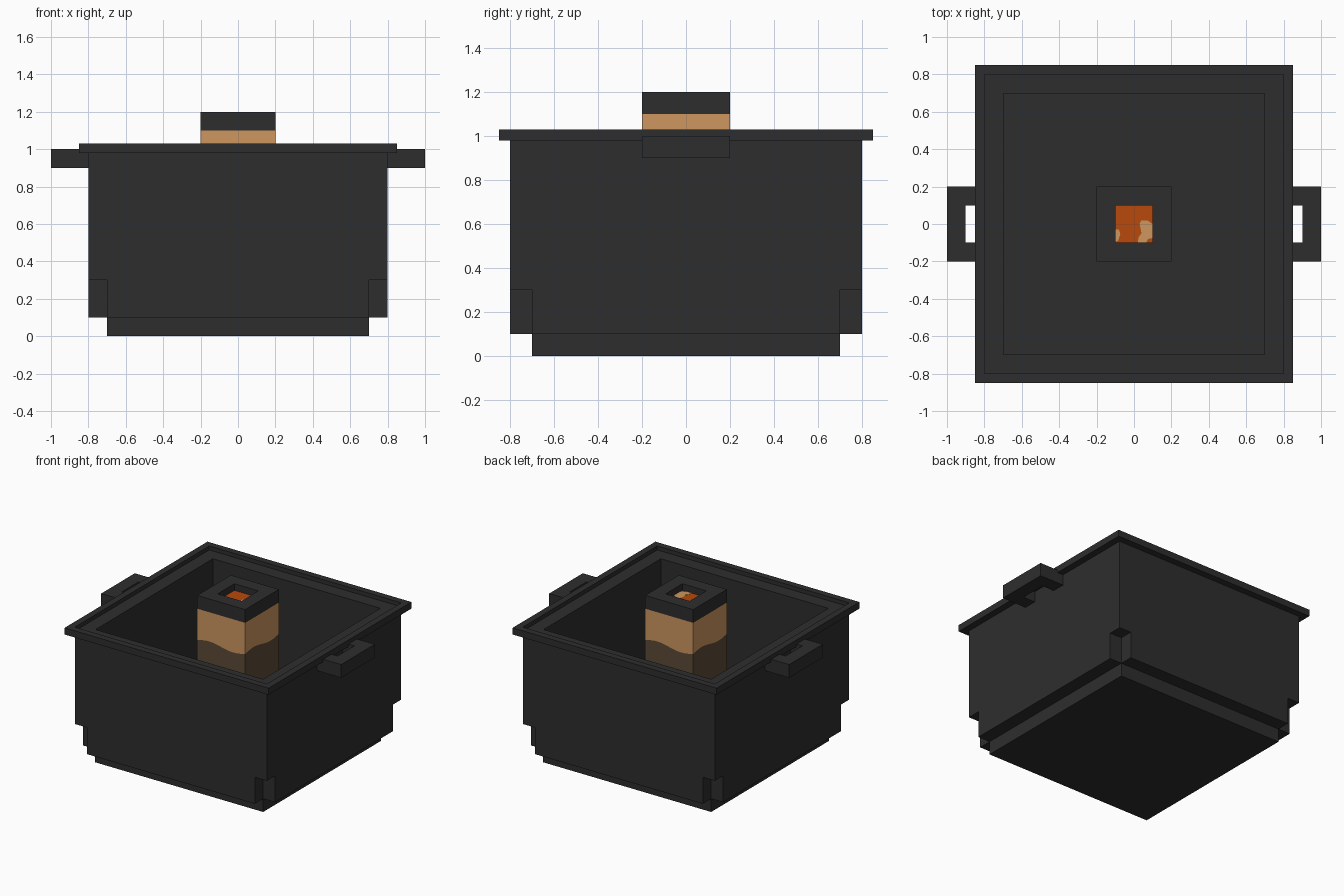
import bpy
import bmesh
import math
from mathutils import Matrix

if "Cube" in bpy.data.objects:
    bpy.data.objects.remove(bpy.data.objects["Cube"], do_unlink=True)


def material(name, rgb):
    mat = bpy.data.materials.new(name)
    mat.use_nodes = True
    color = (*rgb, 1)
    mat.diffuse_color = color
    mat.node_tree.nodes["Principled BSDF"].inputs["Base Color"].default_value = color
    return mat


IRON = material("black_iron", (0.027, 0.027, 0.027))
TAN = material("tan_clay", (0.61, 0.31, 0.115))
BROWN = material("scorched_brown", (0.11, 0.069, 0.037))
ORANGE = material("ember_orange", (0.48, 0.067, 0.004))


def finish(name, bm, *mats):
    mesh = bpy.data.meshes.new(name)
    bm.to_mesh(mesh)
    bm.free()
    for mat in mats:
        mesh.materials.append(mat)
    obj = bpy.data.objects.new(name, mesh)
    bpy.context.collection.objects.link(obj)
    return obj


def add_box(bm, x0, x1, y0, y1, z0, z1):
    size = Matrix.Diagonal((x1 - x0, y1 - y0, z1 - z0, 1))
    mid = Matrix.Translation(((x0 + x1) / 2, (y0 + y1) / 2, (z0 + z1) / 2))
    bmesh.ops.create_cube(bm, size=1, matrix=mid @ size)


def square_box(name, half, z0, z1, mat):
    bm = bmesh.new()
    add_box(bm, -half, half, -half, half, z0, z1)
    return finish(name, bm, mat)


def frame(name, outer, inner, z0, z1, mat):
    # Square ring with flat sides
    corners = [(-1, -1), (1, -1), (1, 1), (-1, 1)]
    bm = bmesh.new()
    rings = [[bm.verts.new((x * r, y * r, z)) for x, y in corners]
             for r, z in ((outer, z0), (outer, z1), (inner, z1), (inner, z0))]
    for a, b in zip(rings, rings[1:] + rings[:1]):
        for i in range(4):
            j = (i + 1) % 4
            bm.faces.new((a[i], a[j], b[j], b[i]))
    return finish(name, bm, mat)


def prism(name, outline, z0, z1, mat):
    bm = bmesh.new()
    face = bm.faces.new([bm.verts.new((x, y, z0)) for x, y in outline])
    top = bmesh.ops.extrude_face_region(bm, geom=[face])["geom"]
    verts = [v for v in top if isinstance(v, bmesh.types.BMVert)]
    bmesh.ops.translate(bm, verts=verts, vec=(0, 0, z1 - z0))
    bmesh.ops.recalc_face_normals(bm, faces=bm.faces)
    return finish(name, bm, mat)


# Pot walls: hollow box with the lower corners notched out
walls = square_box("pot_walls", 0.8, 0.1, 1.0, IRON)
bm = bmesh.new()
add_box(bm, -0.698, 0.698, -0.698, 0.698, 0, 1.2)
for sx in (-1, 1):
    for sy in (-1, 1):
        xs = sorted((sx * 0.7, sx * 0.9))
        ys = sorted((sy * 0.7, sy * 0.9))
        add_box(bm, *xs, *ys, 0, 0.3)
cutter = finish("wall_cutter", bm, IRON)
cutter.hide_render = True
cut = walls.modifiers.new("hollow", "BOOLEAN")
cut.operation = "DIFFERENCE"
cut.solver = "EXACT"
cut.object = cutter
bpy.context.view_layer.objects.active = walls
bpy.ops.object.modifier_apply(modifier=cut.name)
bpy.data.objects.remove(cutter, do_unlink=True)

# Base and rim
square_box("pot_base", 0.7, 0, 0.1, IRON)
frame("rim_lip", 0.85, 0.8, 0.98, 1.03, IRON)

# U-shaped side handles
grip = [(0.8, -0.2), (1.0, -0.2), (1.0, 0.2), (0.8, 0.2),
        (0.8, 0.1), (0.9, 0.1), (0.9, -0.1), (0.8, -0.1)]
for side, s in (("left", 1), ("right", -1)):
    prism(side + "_handle", [(s * x, s * y) for x, y in grip], 0.9, 1.0, IRON)

# Central post: clay above, scorched below a wavy line
STEPS = 12
bm = bmesh.new()
for side in range(4):
    turn = Matrix.Rotation(side * math.pi / 2, 4, "Z")
    for i in range(STEPS):
        strip = []
        for k in (i, i + 1):
            t = k / STEPS
            wave = 0.865 + 0.015 * math.sin(2 * math.pi * t)
            x = -0.2 + 0.4 * t
            strip.append([bm.verts.new(turn @ Matrix.Translation((x, -0.2, z)).translation)
                          for z in (0.1, wave, 1.1)])
        a, b = strip
        for level in (0, 1):
            f = bm.faces.new((a[level], b[level], b[level + 1], a[level + 1]))
            f.material_index = 1 - level
bmesh.ops.remove_doubles(bm, verts=bm.verts, dist=0.0001)
finish("center_post", bm, TAN, BROWN)

# Post cap with glowing embers and clay patches in its opening
frame("post_cap", 0.2, 0.1, 1.1, 1.2, IRON)
square_box("embers", 0.1, 1.11, 1.15, ORANGE)
prism("large_ember_patch",
      [(0.03, 0.0), (0.04, 0.02), (0.07, 0.02), (0.1, 0.0), (0.1, -0.075),
       (0.075, -0.08), (0.065, -0.1), (0.02, -0.1), (0.025, -0.07), (0.04, -0.05)],
      1.15, 1.152, TAN)
prism("small_ember_patch",
      [(-0.1, -0.03), (-0.08, -0.03), (-0.073, -0.055), (-0.085, -0.09), (-0.1, -0.095)],
      1.15, 1.152, TAN)
